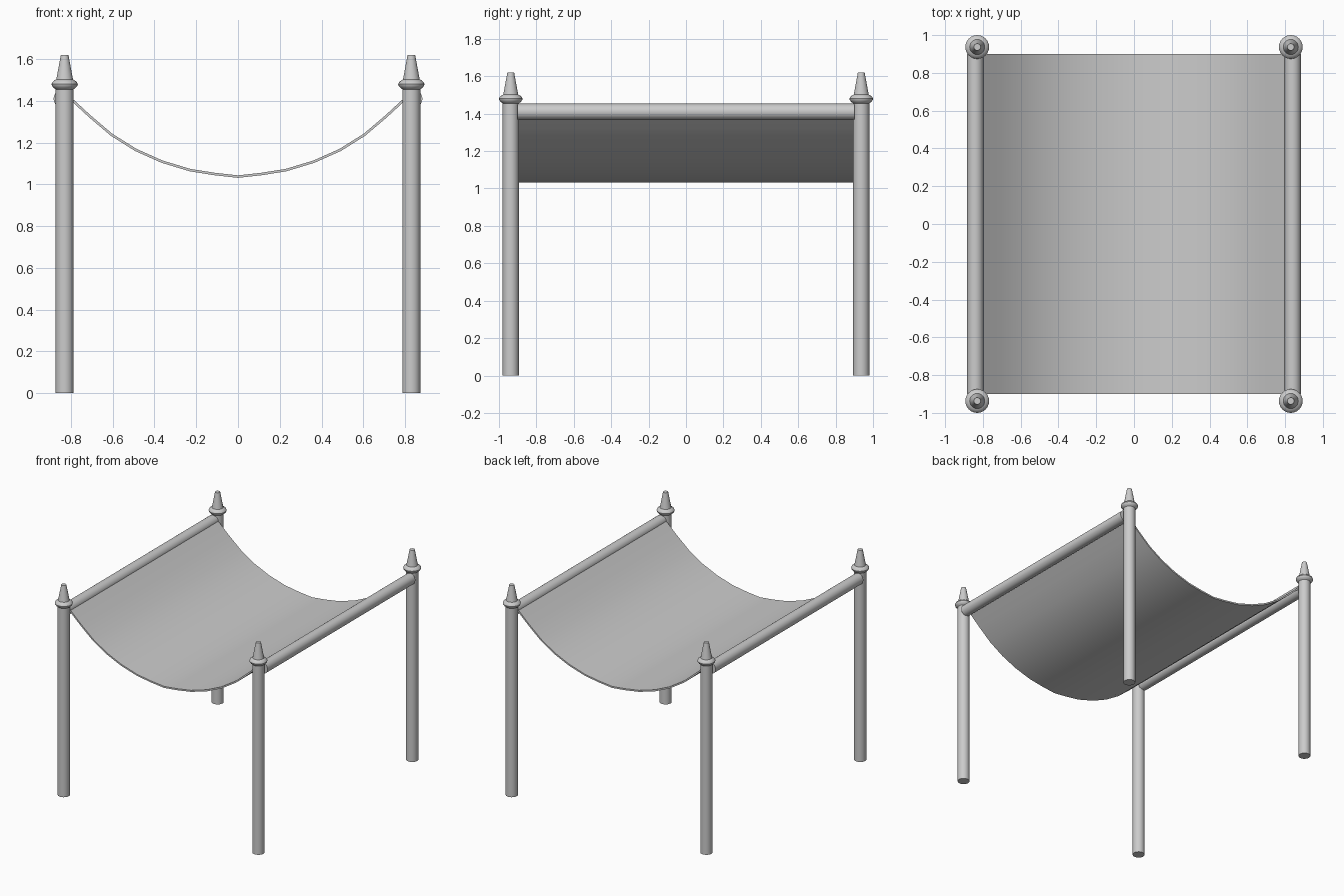
import bpy, bmesh, math
from mathutils import Matrix

if "Cube" in bpy.data.objects:
    bpy.data.objects.remove(bpy.data.objects["Cube"])

POST_X, POST_Y, HALF_LEN = 0.83, 0.937, 0.9


def finish(name, bm, smooth=True):
    bmesh.ops.recalc_face_normals(bm, faces=bm.faces)
    me = bpy.data.meshes.new(name)
    bm.to_mesh(me)
    bm.free()
    ob = bpy.data.objects.new(name, me)
    bpy.context.collection.objects.link(ob)
    bpy.ops.object.select_all(action='DESELECT')
    bpy.context.view_layer.objects.active = ob
    ob.select_set(True)
    if smooth:
        bpy.ops.object.shade_smooth_by_angle(angle=math.radians(35))
    return ob


def lathe(name, profile, loc, sides=24):
    # closed turned solid from (radius, height) pairs
    bm = bmesh.new()
    rings = [[bm.verts.new((loc[0] + r * math.cos(2 * math.pi * i / sides),
                            loc[1] + r * math.sin(2 * math.pi * i / sides), z))
              for i in range(sides)] for r, z in profile]
    for a, b in zip(rings, rings[1:]):
        for i in range(sides):
            j = (i + 1) % sides
            bm.faces.new((a[i], a[j], b[j], b[i]))
    bm.faces.new(rings[0][::-1])
    bm.faces.new(rings[-1])
    return finish(name, bm)


# Posts with collar and tapered finial
POST = [(0.043, 0), (0.043, 1.46)]
FINIAL = [(0.043, 1.455), (0.054, 1.463), (0.061, 1.472), (0.063, 1.48),
          (0.059, 1.489), (0.048, 1.498), (0.04, 1.502), (0.018, 1.62)]
for sx, side in ((-1, "left"), (1, "right")):
    for sy, end in ((-1, "front"), (1, "back")):
        at = (sx * POST_X, sy * POST_Y)
        lathe(f"{end}_{side}_post", POST, at)
        lathe(f"{end}_{side}_finial", FINIAL, at)

# Side rails
for sx, side in ((-1, "left"), (1, "right")):
    bm = bmesh.new()
    bmesh.ops.create_cone(bm, cap_ends=True, segments=24, radius1=0.043,
                          radius2=0.043, depth=2 * HALF_LEN,
                          matrix=Matrix.Translation((sx * 0.84, 0, 1.41))
                          @ Matrix.Rotation(math.pi / 2, 4, 'X'))
    finish(f"{side}_rail", bm)

# Sagging cloth hung between the rails
half = [(0, 1.037), (0.11, 1.049), (0.23, 1.068), (0.365, 1.109), (0.49, 1.165),
        (0.605, 1.237), (0.71, 1.326), (0.79, 1.4), (0.83, 1.437)]
sag = [(-x, z) for x, z in half[:0:-1]] + half
bm = bmesh.new()
rows = [[bm.verts.new((x, y, z)) for x, z in sag] for y in (-HALF_LEN, HALF_LEN)]
for i in range(len(sag) - 1):
    bm.faces.new((rows[0][i], rows[0][i + 1], rows[1][i + 1], rows[1][i]))
cloth = finish("hanging_cloth", bm)
solid = cloth.modifiers.new("thickness", 'SOLIDIFY')
solid.thickness = 0.012
solid.offset = 0
bpy.ops.object.modifier_apply(modifier=solid.name)
bpy.ops.object.shade_smooth_by_angle(angle=math.radians(35))
